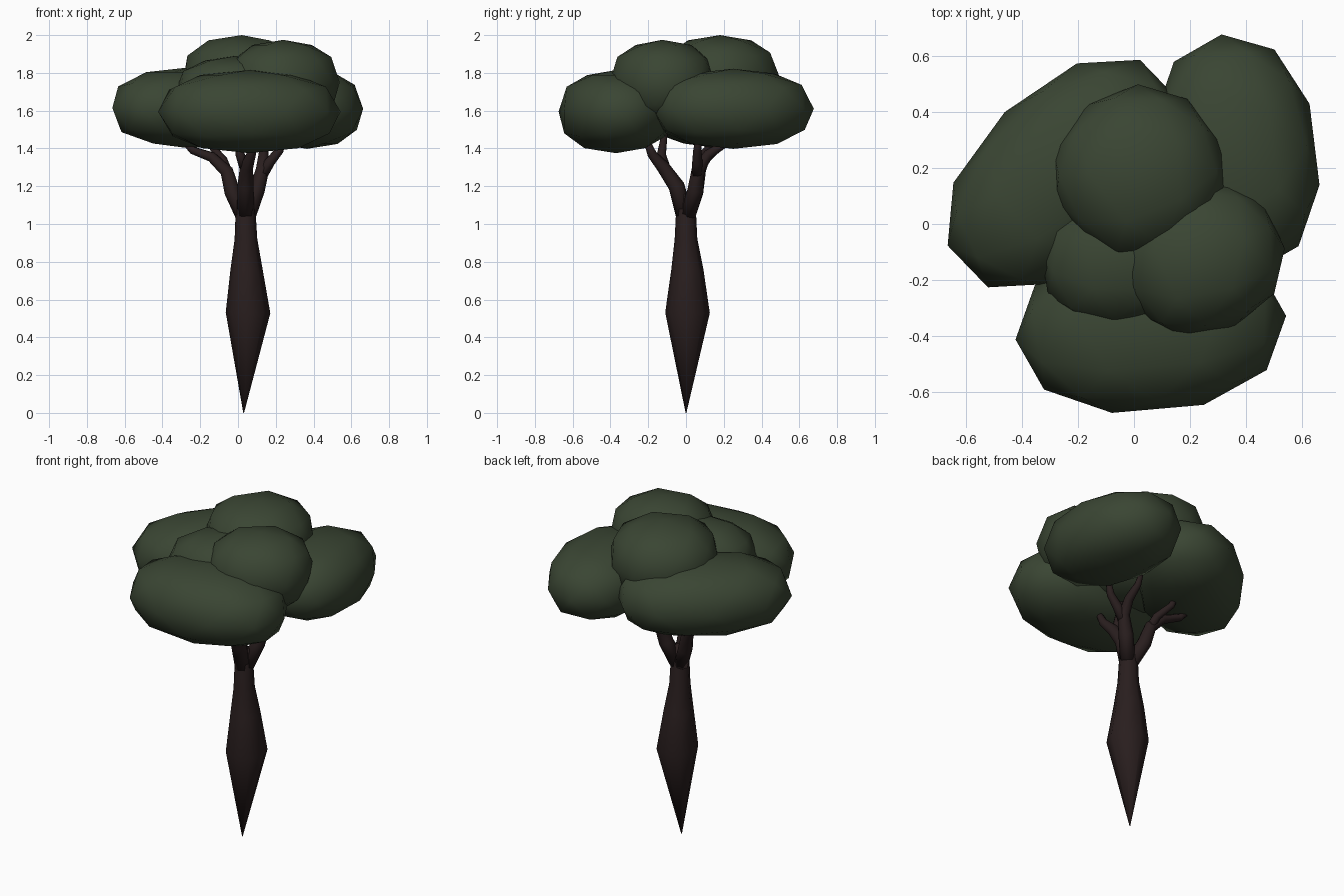
import bpy, bmesh, math
from mathutils import Vector, Matrix

if "Cube" in bpy.data.objects:
    bpy.data.objects.remove(bpy.data.objects["Cube"])


def material(name, rgb):
    m = bpy.data.materials.new(name)
    m.use_nodes = True
    m.diffuse_color = (*rgb, 1)
    bsdf = next(n for n in m.node_tree.nodes if n.type == 'BSDF_PRINCIPLED')
    bsdf.inputs["Base Color"].default_value = (*rgb, 1)
    return m


bark = material("dark brown bark", (0.022, 0.013, 0.013))
leaves = material("dark green leaves", (0.042, 0.060, 0.033))


def finish(bm, name, mat):
    bmesh.ops.recalc_face_normals(bm, faces=bm.faces)
    for f in bm.faces:
        f.smooth = True
    mesh = bpy.data.meshes.new(name)
    bm.to_mesh(mesh)
    bm.free()
    mesh.materials.append(mat)
    ob = bpy.data.objects.new(name, mesh)
    bpy.context.collection.objects.link(ob)
    return ob


def tube(name, points, sides=8):
    """Tapered limb through (x, y, z, radius) points."""
    bm = bmesh.new()
    centres = [Vector(p[:3]) for p in points]
    rings = []
    for i, c in enumerate(centres):
        along = centres[min(i + 1, len(centres) - 1)] - centres[max(i - 1, 0)]
        turn = Vector((0, 0, 1)).rotation_difference(along)
        ring = []
        for k in range(sides):
            a = math.tau * k / sides
            offset = Vector((math.cos(a), math.sin(a), 0)) * points[i][3]
            ring.append(bm.verts.new(c + turn @ offset))
        rings.append(ring)
    for low, high in zip(rings, rings[1:]):
        for k in range(sides):
            n = (k + 1) % sides
            bm.faces.new((low[k], low[n], high[n], high[k]))
    bm.faces.new(rings[0])
    bm.faces.new(rings[-1])
    return finish(bm, name, bark)


def clump(name, centre, radii, turn, spin=0):
    """Slightly boxy low-poly ellipsoid turned about z; spin places its corners."""
    bm = bmesh.new()
    bmesh.ops.create_icosphere(bm, subdivisions=2, radius=1)
    bm.transform(Matrix.Rotation(math.radians(spin), 4, 'Z'))
    for v in bm.verts:
        v.co = Vector([math.copysign(abs(c) ** power, c) * r
                       for c, r, power in zip(v.co, radii, (0.92, 0.92, 0.8))])
    bm.transform(Matrix.Translation(centre) @ Matrix.Rotation(math.radians(turn), 4, 'Z'))
    return finish(bm, name, leaves)


# Spindle-shaped trunk
tube("trunk", [(0.03, 0, 0, 0.002), (0.053, 0.008, 0.53, 0.118),
               (0.045, 0.007, 0.76, 0.085), (0.042, 0, 0.92, 0.06),
               (0.04, 0, 1.08, 0.052), (0.04, 0, 1.16, 0.036)])

# Main limbs, each with a fork
tube("left_limb", [(0.025, 0.01, 1.05, 0.042), (-0.03, 0.05, 1.17, 0.042),
                   (-0.06, 0.07, 1.28, 0.035), (-0.14, 0.08, 1.355, 0.027),
                   (-0.24, 0.11, 1.39, 0.021), (-0.3, 0.14, 1.45, 0.012)])
tube("left_fork", [(-0.05, 0.065, 1.25, 0.03), (-0.08, 0.1, 1.34, 0.024),
                   (-0.13, 0.17, 1.4, 0.02), (-0.15, 0.2, 1.48, 0.012)])
tube("right_limb", [(0.055, 0.01, 1.05, 0.042), (0.1, 0.05, 1.18, 0.042),
                    (0.13, 0.065, 1.29, 0.035), (0.135, 0.12, 1.37, 0.026),
                    (0.14, 0.2, 1.42, 0.02), (0.13, 0.22, 1.49, 0.012)])
tube("right_fork", [(0.12, 0.06, 1.25, 0.032), (0.17, 0.06, 1.33, 0.027),
                    (0.22, 0.06, 1.39, 0.022), (0.25, 0.07, 1.49, 0.012)])
tube("front_limb", [(0.04, -0.01, 1.05, 0.045), (0.04, -0.05, 1.2, 0.043),
                    (0.045, -0.12, 1.3, 0.035), (0.07, -0.18, 1.37, 0.025),
                    (0.09, -0.22, 1.47, 0.013)])
tube("front_fork", [(0.04, -0.11, 1.29, 0.03), (0.01, -0.13, 1.37, 0.024),
                    (0.0, -0.11, 1.5, 0.014)])

# Lower ring of foliage
clump("front_foliage", (0.06, -0.37, 1.595), (0.485, 0.305, 0.22), 5, 18)
clump("right_foliage", (0.365, 0.25, 1.61), (0.43, 0.295, 0.212), 97, 18)
clump("left_foliage", (-0.25, 0.18, 1.615), (0.5, 0.305, 0.215), 44)

# Upper foliage
clump("top_back_foliage", (0.02, 0.18, 1.77), (0.312, 0.31, 0.23), 38)
clump("top_front_foliage", (0.24, -0.125, 1.75), (0.3, 0.27, 0.225), 25)
clump("middle_foliage", (-0.01, -0.12, 1.69), (0.33, 0.25, 0.2), 10)
